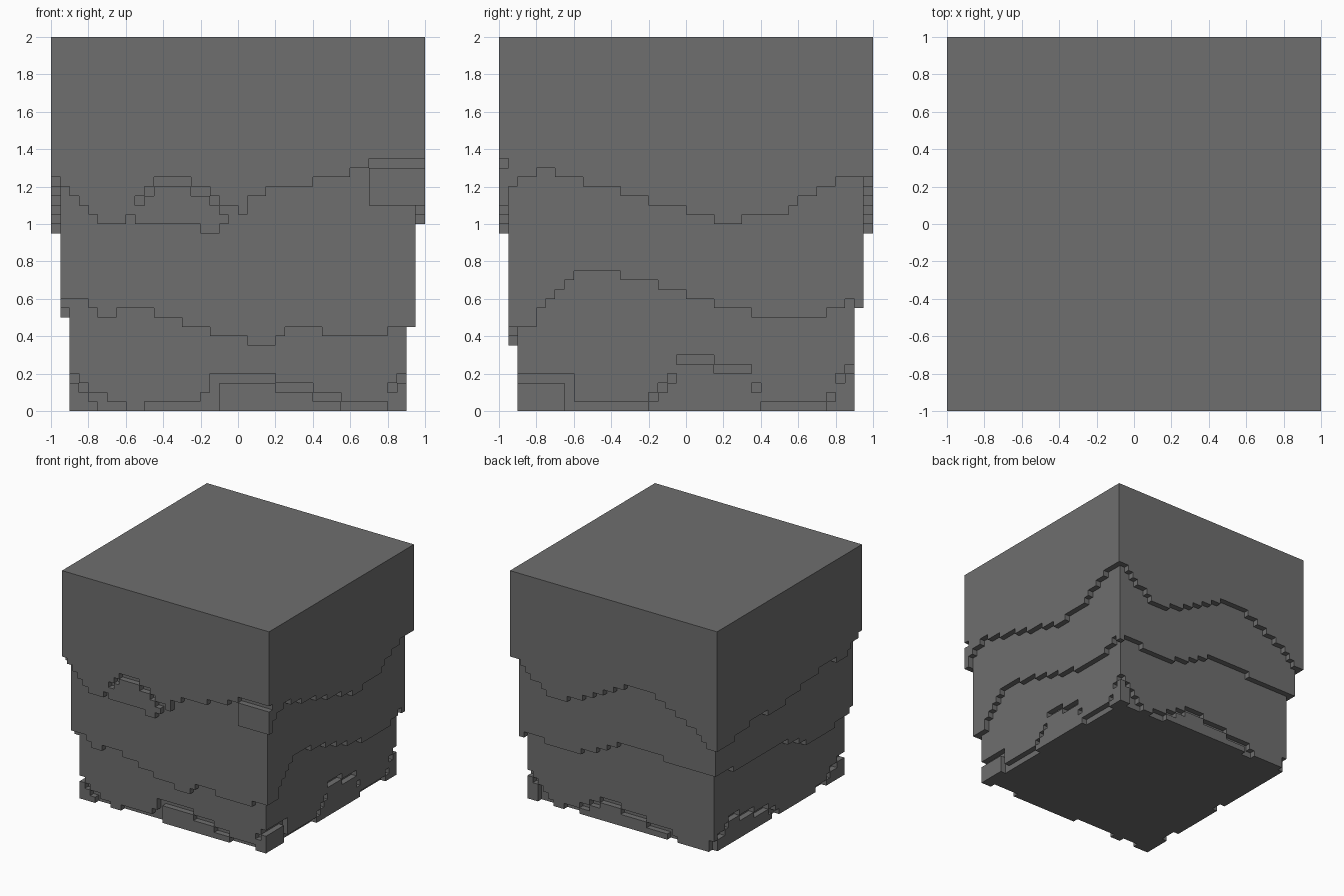
import bpy
import bmesh
import math

if "Cube" in bpy.data.objects:
    bpy.data.objects.remove(bpy.data.objects["Cube"], do_unlink=True)

U = 0.05      # size of one block; lengths below are in blocks
CROWN = 28    # height where the plain upper block begins

stone = bpy.data.materials.new("grey_stone")
stone.use_nodes = True
GREY = (0.157, 0.157, 0.157, 1)
stone.diffuse_color = GREY
stone.node_tree.nodes["Principled BSDF"].inputs["Base Color"].default_value = GREY

# Map (along, outward, height) to model space for each wall
PLACE = {
    "front": lambda u, d, z: (u * U, -d * U, z * U),
    "back": lambda u, d, z: (u * U, d * U, z * U),
    "right": lambda u, d, z: (d * U, u * U, z * U),
    "left": lambda u, d, z: (-d * U, u * U, z * U),
}


def finish(name, bm):
    bmesh.ops.recalc_face_normals(bm, faces=bm.faces)
    mesh = bpy.data.meshes.new(name)
    bm.to_mesh(mesh)
    bm.free()
    mesh.materials.append(stone)
    bpy.context.collection.objects.link(bpy.data.objects.new(name, mesh))


def block(name, half, z0, z1):
    bm = bmesh.new()
    bmesh.ops.create_cube(bm, size=1)
    for v in bm.verts:
        v.co = (v.co.x * 2 * half * U, v.co.y * 2 * half * U,
                (z0 + (v.co.z + 0.5) * (z1 - z0)) * U)
    finish(name, bm)


def stepped_height(curve, cell):
    """Height of a broken line at a block's centre, rounded to whole blocks."""
    u = cell + 0.5
    if u <= curve[0][0]:
        return math.floor(curve[0][1] + 0.5)
    for (u0, z0), (u1, z1) in zip(curve, curve[1:]):
        if u <= u1:
            return math.floor(z0 + (z1 - z0) * (u - u0) / (u1 - u0) + 0.5)
    return math.floor(curve[-1][1] + 0.5)


def slab(name, side, outer, pts, level):
    """Extrude the outline between a stepped edge and a flat level."""
    outline = [(pts[0][0], level)] + pts + [(pts[-1][0], level)]
    bm = bmesh.new()
    rings = [[bm.verts.new(PLACE[side](u, d, z)) for u, z in outline]
             for d in (outer - 1, outer)]
    for ring in rings:
        bm.faces.new(ring)
    for i in range(len(outline)):
        j = (i + 1) % len(outline)
        bm.faces.new((rings[0][i], rings[0][j], rings[1][j], rings[1][i]))
    finish(name, bm)


def panel(name, side, outer, curve, span, level, drop=0):
    """One-block-thick panel; the side walls stop short of the corners."""
    limit = outer if side in ("front", "back") else outer - 1
    pts = []
    for cell in range(max(span[0], -limit), min(span[1], limit)):
        z = stepped_height(curve, cell) - drop
        if drop and z <= level:      # a ledge ends where it has no height
            if pts:
                slab(name, side, outer, pts, level)
            pts = []
        elif pts and pts[-1][1] == z:
            pts[-1] = (cell + 1, z)
        else:
            pts += [(cell, z), (cell + 1, z)]
    if pts:
        slab(name, side, outer, pts, level)


def wall(shell, outer, side, curve, ledges=()):
    """Shell wall with a ragged lower edge, and loose ledges one block below it."""
    panel(f"{side}_{shell}_shell", side, outer, curve, (-outer, outer), CROWN)
    for start, end, level in ledges:
        panel(f"{side}_{shell}_ledge", side, outer, curve, (start, end), level, 1)


# Solid body
block("crown_block", 20, CROWN, 40)
block("core_block", 17, 0, CROWN)

# Upper shell
wall("upper", 20, "front",
     [(-19.5, 25), (-14.5, 20), (-12.5, 20), (-8.5, 25), (-5.5, 25), (0.5, 21),
      (1.5, 23.1), (11.5, 25.2), (14.5, 27)],
     [(-11, -1, 20), (14, 20, 22)])
block_hang = [(-4, 20), (-2, 20)]
panel("front_upper_ledge_drop", "front", 20, block_hang, (-4, -2), 19)
wall("upper", 20, "right",
     [(-18.5, 24), (-15, 25.8), (4.5, 20.1), (10.5, 21.4), (16.5, 25)])
wall("upper", 20, "back",
     [(-18.5, 19), (-15.5, 22), (-7, 25.9), (-3, 25.9), (8, 20.6), (12.5, 20.2),
      (19, 25)])
wall("upper", 20, "left",
     [(-19.5, 25), (-15, 22), (-10, 23), (3, 20), (9, 21), (17, 19)])

# Middle shell
wall("middle", 19, "front",
     [(-16, 12), (-14.5, 10), (-11, 11), (3, 6.8), (6, 9), (13, 7.9), (18, 9)])
wall("middle", 19, "right",
     [(-16.5, 9.4), (-12, 14.7), (-8, 14.8), (8, 10.2), (14, 10), (18.5, 12)])
wall("middle", 19, "back",
     [(-10, 14.3), (-6, 15), (-1, 14.8), (7, 11.3), (12, 11), (17, 12), (18.5, 11)])
wall("middle", 19, "left",
     [(-18.5, 11), (-13, 10.4), (-9, 9.4), (-1, 12.5), (10, 13), (18.5, 14)])

# Lower shell, with ledges standing on the floor
wall("lower", 18, "front",
     [(-17.5, 4), (-15.5, 2), (-11, 0.2), (-8, 1), (-4, 1), (-2.5, 4), (3.5, 3.6),
      (14, 0.8), (15.5, 1), (17.5, 4)],
     [(-18, -15, 0), (-2, 11, 0), (16, 18, 0)])
wall("lower", 18, "right",
     [(-12.5, 4), (-11.5, 1), (-4.5, 1), (-1.5, 4), (-0.5, 6), (2.5, 6), (3.5, 5),
      (6.5, 5), (8.5, 1), (14.5, 1), (17.5, 5)],
     [(-17, -13, 0), (-4, 8, 0), (15, 17, 0)])
wall("lower", 18, "back",
     [(-17.5, 2), (-16.5, 0), (-11, 0), (-10, 1.6), (2.5, 4), (8.5, 1), (12.5, 0),
      (17.5, 5)],
     [(-9, 8, 0), (16, 18, 0)])
wall("lower", 18, "left",
     [(-16.5, 4), (-12, 1), (-9, 0), (-0.5, 0), (1, 2), (13, 5), (17.5, 2)],
     [(-17, -13, 0), (2, 17, 0)])
